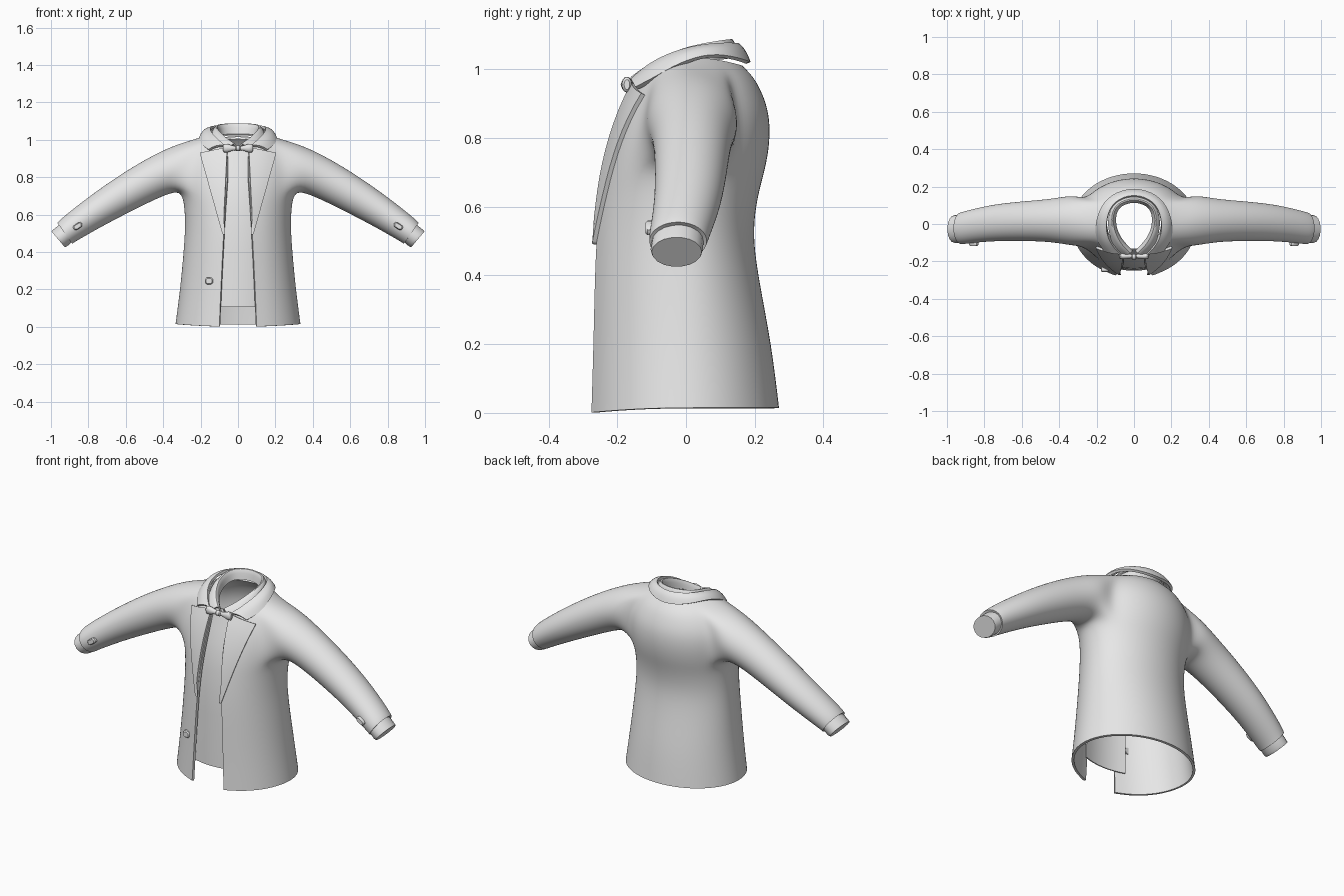
import bpy, bmesh, math
from mathutils import Vector
from mathutils.bvhtree import BVHTree

if "Cube" in bpy.data.objects:
    bpy.data.objects.remove(bpy.data.objects["Cube"])

grey = bpy.data.materials.new("plain_grey")
grey.diffuse_color = (0.8, 0.8, 0.8, 1)
grey.use_nodes = True
grey.node_tree.nodes["Principled BSDF"].inputs["Base Color"].default_value = grey.diffuse_color


def finish(name, verts, faces, mirror=True, subsurf=0, thick=0, offset=-1, bevel=0, angle=38):
    """Make an object, apply its modifiers and shade it."""
    me = bpy.data.meshes.new(name)
    me.from_pydata([tuple(v) for v in verts], [], faces)
    me.update()
    me.materials.append(grey)
    ob = bpy.data.objects.new(name, me)
    bpy.context.collection.objects.link(ob)
    if mirror:
        m = ob.modifiers.new("mirror", 'MIRROR')
        m.merge_threshold = 0.0005
    if subsurf:
        m = ob.modifiers.new("subsurf", 'SUBSURF')
        m.levels = m.render_levels = subsurf
        m.boundary_smooth = 'PRESERVE_CORNERS'
    if thick:
        m = ob.modifiers.new("solidify", 'SOLIDIFY')
        m.thickness, m.offset = thick, offset
    if bevel:
        m = ob.modifiers.new("bevel", 'BEVEL')
        m.width, m.segments = bevel, 2
    bpy.ops.object.select_all(action='DESELECT')
    ob.select_set(True)
    bpy.context.view_layer.objects.active = ob
    bpy.ops.object.convert(target='MESH')
    bpy.ops.object.shade_smooth_by_angle(angle=math.radians(angle))
    return ob


def grid_object(name, rows, **kw):
    """Quad sheet through rows of points."""
    n = len(rows[0])
    faces = [(i * n + j, i * n + j + 1, (i + 1) * n + j + 1, (i + 1) * n + j)
             for i in range(len(rows) - 1) for j in range(n - 1)]
    return finish(name, [p for r in rows for p in r], faces, **kw)


def loft_object(name, rings, **kw):
    """Closed tube through rings, capped at both ends."""
    n, m = len(rings[0]), len(rings)
    faces = [(i * n + k, i * n + (k + 1) % n, (i + 1) * n + (k + 1) % n, (i + 1) * n + k)
             for i in range(m - 1) for k in range(n)]
    faces += [tuple(reversed(range(n))), tuple(range((m - 1) * n, m * n))]
    return finish(name, [p for r in rings for p in r], faces, **kw)


def sleeve_ring(top, bottom, y0, y1, n=18):
    """Oval ring given by its top and bottom points (x, z) and its y range."""
    t, b = Vector((top[0], 0, top[1])), Vector((bottom[0], 0, bottom[1]))
    c, up = (t + b) / 2 + Vector((0, (y0 + y1) / 2, 0)), (t - b) / 2
    ring = []
    for k in range(n):
        a = math.radians(270) + (k - 2.5) * 2 * math.pi / n
        ring.append(c + up * math.sin(a) + Vector((0, (y1 - y0) / 2 * math.cos(a), 0)))
    return ring


# jacket body rows: z front, z side, z back, half width, y front, y back, front edge x
body = [
    (0.0, .015, .015, .337, -.275, .273, .10),
    (.20, .20, .20, .312, -.269, .251, .092),
    (.40, .40, .40, .293, -.265, .211, .082),
    (.53, .53, .53, .284, -.259, .194, .075),
    (.64, .64, .64, .288, -.247, .212, .068),
    (.71, .71, .71, .302, -.236, .233, .062),
    (.79, .79, .79, .312, -.217, .247, .056),
    (.86, .87, .87, .307, -.192, .245, .055),
    (.905, .94, .93, .278, -.172, .224, .056),
    (.93, 1.005, .975, .225, -.157, .20, .058),
    (.945, 1.035, 1.01, .15, -.145, .165, .058)]
N, C0, C1, R0, R1 = 12, 3, 8, 5, 9          # columns and armhole block
verts, faces = [], []
for zf, zs, zb, w, f, b, e in body:
    t0 = math.asin(e / w)
    for j in range(N + 1):
        t = t0 + (math.pi - t0) * j / N
        c = math.cos(t)
        y = f / math.cos(t0) * c if c > 0 else -b * c
        z = zs + c * c * ((zf if c > 0 else zb) - zs)
        verts.append((0 if j == N else w * math.sin(t), y, z))
vid = lambda i, j: i * (N + 1) + j
for i in range(len(body) - 1):
    for j in range(N):
        if not (R0 <= i < R1 and C0 <= j < C1):
            faces.append((vid(i, j), vid(i, j + 1), vid(i + 1, j + 1), vid(i + 1, j)))

# sleeves grow out of the armhole border
loop = ([vid(R0, j) for j in range(C0, C1)] + [vid(i, C1) for i in range(R0, R1)]
        + [vid(R1, j) for j in range(C1, C0, -1)] + [vid(i, C0) for i in range(R1, R0, -1)])
for sec in [((.33, .977), (.335, .722), -.118, .158),
            ((.45, .922), (.42, .690), -.098, .136),
            ((.60, .835), (.54, .632), -.092, .125),
            ((.76, .725), (.70, .550), -.092, .110),
            ((.88, .633), (.80, .494), -.100, .086),
            ((.950, .575), (.868, .455), -.109, .068),
            ((.966, .556), (.886, .443), -.108, .062)]:
    ring = list(range(len(verts), len(verts) + 18))
    verts += sleeve_ring(*sec)
    for k in range(18):
        q = (k + 1) % 18
        faces.append((loop[k], loop[q], ring[q], ring[k]))
    loop = ring
jacket = finish("jacket", verts, faces, subsurf=2, thick=.013)
tree = BVHTree.FromPolygons([v.co.copy() for v in jacket.data.vertices],
                            [tuple(p.vertices) for p in jacket.data.polygons])


def front_y(x, z):
    """Front surface of the jacket at x, z."""
    for s in range(12):
        hit = tree.ray_cast(Vector((x + .004 * s, -1, z)), Vector((0, 1, 0)))[0]
        if hit and hit.y < -.04:
            return hit.y
    return -.15


# shirt cuffs
loft_object("shirt_cuff", [sleeve_ring((.945, .555), (.876, .462), -.098, .052),
                           sleeve_ring((.985, .523), (.914, .429), -.103, .049),
                           sleeve_ring((.998, .511), (.926, .425), -.100, .046)])

# lapels follow the jacket front
rows = []
for i in range(13):
    u = i / 12
    inner = Vector((.076 - .02 * u, .49 + .465 * u))
    outer = Vector((.080 + .12 * u, .50 + .425 * u))
    rows.append([])
    for j in range(6):
        p = inner.lerp(outer, j / 5)
        rows[-1].append((p.x, front_y(p.x, p.y) - .001, p.y))
grid_object("lapel", rows, thick=.013, offset=1)

# jacket collar from the notch around the back of the neck
grid_object("jacket_collar", [
    [(.155, -.143, .945), (.195, -.09, .972), (.205, -.02, 1.015),
     (.185, .07, 1.045), (.125, .155, 1.03), (0, .195, 1.012)],
    [(.115, -.155, .968), (.165, -.10, 1.003), (.185, -.03, 1.04),
     (.170, .06, 1.066), (.120, .14, 1.060), (0, .182, 1.05)],
    [(.070, -.158, .965), (.12, -.11, 1.01), (.150, -.04, 1.045),
     (.145, .04, 1.066), (.110, .12, 1.072), (0, .162, 1.07)]],
    subsurf=2, thick=.014, offset=0)

# shirt collar: outer leaf, folded top, inner stand
grid_object("shirt_collar", [
    [(.050, -.165, .955), (.105, -.13, .978), (.135, -.04, 1.03),
     (.138, .04, 1.05), (.105, .12, 1.06), (0, .155, 1.06)],
    [(.014, -.155, .988), (.068, -.105, 1.03), (.110, -.02, 1.072),
     (.115, .05, 1.088), (.09, .11, 1.10), (0, .138, 1.104)],
    [(.010, -.142, .95), (.066, -.09, .975), (.10, -.02, 1.0),
     (.102, .05, 1.02), (.078, .10, 1.03), (0, .125, 1.03)]],
    subsurf=2, thick=.008, offset=0)

# shirt front behind the jacket opening
rows = []
for z, y, w in [(.105, -.25, .13), (.40, -.243, .125), (.53, -.237, .12), (.64, -.225, .115),
                (.71, -.214, .11), (.79, -.195, .105), (.86, -.172, .10), (.92, -.152, .09),
                (.965, -.137, .06)]:
    rows.append([(w * k / 4, y + 1.4 * (w * k / 4) ** 2, z) for k in range(-4, 5)])
grid_object("shirt_front", rows, mirror=False, thick=.006)

# bow tie
rings = []
for x, h, d in [(.008, .010, .009), (.03, .014, .013), (.058, .023, .016),
                (.074, .022, .014), (.080, .015, .008)]:
    rings.append([(x, -.172 + d * math.cos(a), .955 + h * math.sin(a))
                  for a in [math.tau * k / 12 for k in range(12)]])
loft_object("bow_wing", rings)
rings = [[(x, -.175 + r * math.cos(a), .955 + r * math.sin(a))
          for a in [math.tau * k / 10 for k in range(10)]]
         for x, r in [(-.014, .010), (-.009, .015), (.009, .015), (.014, .010)]]
loft_object("bow_knot", rings, mirror=False)


def button(name, x, y, z, rx, rz, tilt, mirror):
    """Round-edged button facing the front."""
    rings = []
    for dy, s in [(.016, 1), (-.009, 1), (-.015, .75)]:
        ring = []
        for k in range(12):
            a = math.tau * k / 12
            # squarish oval outline
            px = rx * s * math.copysign(abs(math.cos(a)) ** .7, math.cos(a))
            pz = rz * s * math.copysign(abs(math.sin(a)) ** .7, math.sin(a))
            ring.append((x + px * math.cos(tilt) - pz * math.sin(tilt), y + dy,
                         z + px * math.sin(tilt) + pz * math.cos(tilt)))
        rings.append(ring)
    loft_object(name, rings, mirror=mirror)


button("front_button", -.155, front_y(-.155, .245) - .002, .245, .022, .019, 0, False)
button("sleeve_button", .857, front_y(.857, .538) - .002, .538, .027, .015, math.radians(-33), True)
